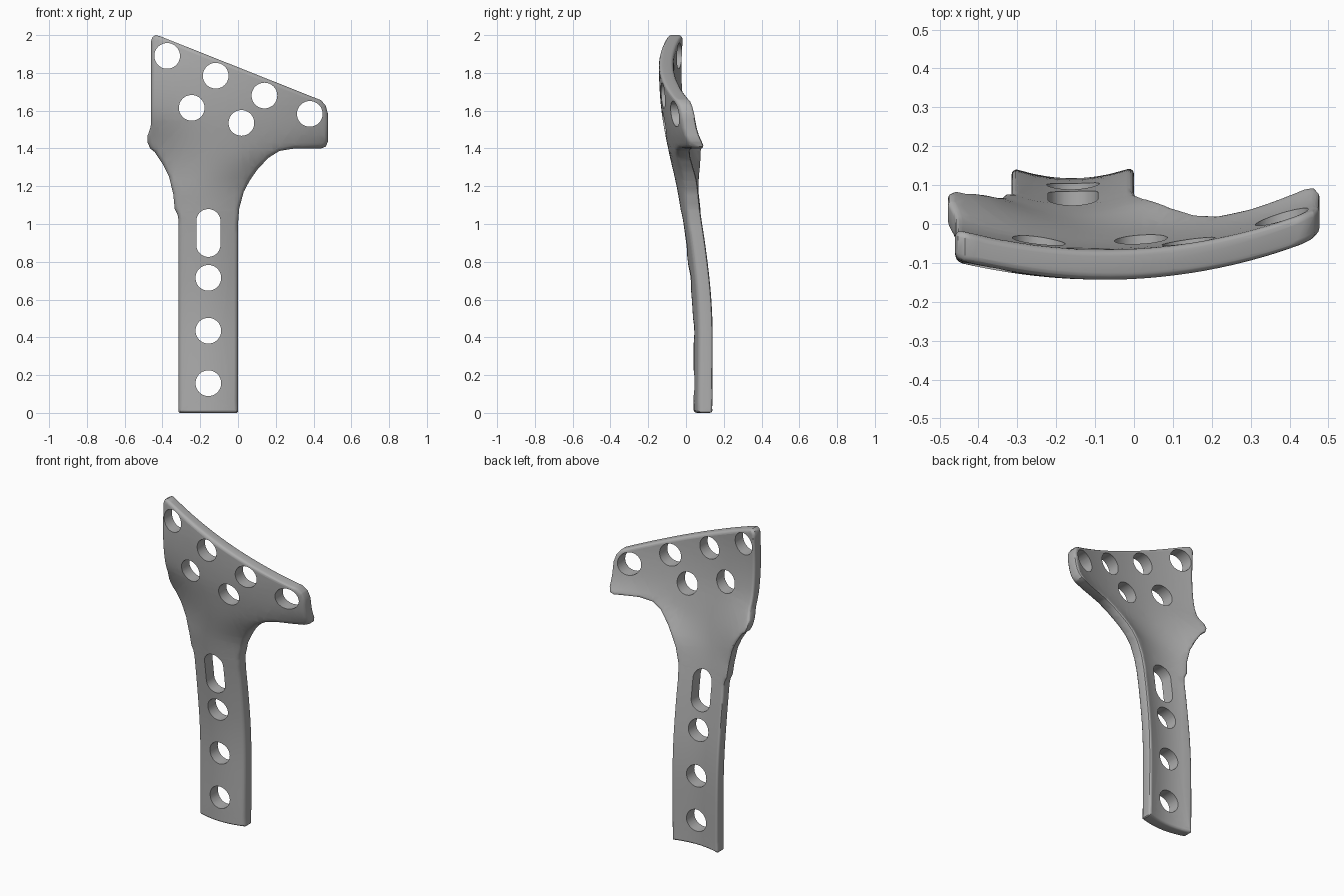
import bpy, bmesh, math
from mathutils import Vector

cube = bpy.data.objects.get("Cube")
if cube:
    bpy.data.objects.remove(cube, do_unlink=True)

THICK = 0.077
STEM_X = -0.157

metal = bpy.data.materials.new("satin_grey")
metal.use_nodes = True
GREY = (0.42, 0.42, 0.42, 1)
metal.diffuse_color = GREY
metal.node_tree.nodes["Principled BSDF"].inputs["Base Color"].default_value = GREY


def prism(name, points, y0, y1, bevel=0):
    """Extrude an x-z outline along y, optionally rounding its rim."""
    bm = bmesh.new()
    face = bm.faces.new([bm.verts.new((x, y0, z)) for x, z in points])
    out = bmesh.ops.extrude_face_region(bm, geom=[face])
    for v in out["geom"]:
        if isinstance(v, bmesh.types.BMVert):
            v.co.y = y1
    bmesh.ops.recalc_face_normals(bm, faces=bm.faces)
    if bevel:
        rim = [e for e in bm.edges if abs(e.verts[0].co.y - e.verts[1].co.y) < 1e-5]
        bmesh.ops.bevel(bm, geom=rim, offset=bevel, segments=3, profile=0.5, affect='EDGES')
    mesh = bpy.data.meshes.new(name)
    bm.to_mesh(mesh)
    bm.free()
    obj = bpy.data.objects.new(name, mesh)
    bpy.context.collection.objects.link(obj)
    return obj


def slot(x, z_low, z_high, r, n=24):
    """Outline of a round hole, or of a slot if the two ends differ."""
    pts = []
    for zc, start in ((z_high, 0), (z_low, math.pi)):
        for i in range(n + 1):
            a = start + math.pi * i / n
            pts.append((x + r * math.cos(a), zc + r * math.sin(a)))
    if z_low == z_high:
        pts = pts[:n] + pts[n + 1:-1]
    return pts


def smooth_curve(keys):
    """Smooth interpolation through (z, value) keys."""
    def slope(i):
        a, b = keys[max(i - 1, 0)], keys[min(i + 1, len(keys) - 1)]
        return (b[1] - a[1]) / (b[0] - a[0])

    def value(z):
        z = min(max(z, keys[0][0]), keys[-1][0])
        i = next(k for k in range(len(keys) - 1) if z <= keys[k + 1][0])
        (z0, v0), (z1, v1) = keys[i], keys[i + 1]
        h = z1 - z0
        t = (z - z0) / h
        return ((2*t**3 - 3*t**2 + 1) * v0 + (t**3 - 2*t**2 + t) * h * slope(i)
                + (3*t**2 - 2*t**3) * v1 + (t**3 - t**2) * h * slope(i + 1))
    return value


# Outline: stem, flared neck, long wing, sloping top edge, small side lobe
outline = [(-.31, 0), (-.005, 0), (0, .005), (0, 1.0), (.006, 1.08), (.03, 1.17),
           (.062, 1.23), (.1, 1.285), (.16, 1.35), (.22, 1.387), (.3, 1.4),
           (.44, 1.4), (.465, 1.41), (.477, 1.44), (.477, 1.58), (.465, 1.625),
           (.44, 1.655), (-.41, 1.993), (-.435, 2.0), (-.453, 1.99), (-.46, 1.97),
           (-.46, 1.53), (-.465, 1.505), (-.478, 1.47), (-.478, 1.43), (-.465, 1.4),
           (-.44, 1.38), (-.4, 1.32), (-.365, 1.25), (-.343, 1.16), (-.335, 1.08),
           (-.32, 1.05), (-.315, 1.02), (-.315, .005)]
plate = prism("bone_plate", outline, 0, THICK, bevel=0.018)

# Screw holes and the slot
holes = [(-.375, 1.89), (-.118, 1.785), (.14, 1.68), (.38, 1.583), (-.245, 1.615),
         (.018, 1.535), (STEM_X, .715), (STEM_X, .435), (STEM_X, .157)]
cutters = [prism("hole_cutter", slot(x, z, z, 0.068), -0.2, 0.3) for x, z in holes]
cutters.append(prism("slot_cutter", slot(STEM_X, .89, 1.015, 0.064), -0.2, 0.3))
for c in cutters:
    c.hide_render = True
    mod = plate.modifiers.new("cut", 'BOOLEAN')
    mod.operation = 'DIFFERENCE'
    mod.solver = 'EXACT'
    mod.object = c

bpy.context.view_layer.update()
evaluated = plate.evaluated_get(bpy.context.evaluated_depsgraph_get())
bm = bmesh.new()
bm.from_mesh(evaluated.to_mesh())
plate.modifiers.clear()
for c in cutters:
    bpy.data.objects.remove(c, do_unlink=True)

# Slice the flat plate finely so that it can bend
bmesh.ops.triangulate(bm, faces=bm.faces)
for axis, start, step, count in ((2, 0.03, 0.04, 50), (0, -0.46, 0.04, 24)):
    normal = Vector((axis == 0, 0, axis == 2))
    for i in range(count):
        bmesh.ops.bisect_plane(bm, geom=bm.verts[:] + bm.edges[:] + bm.faces[:],
                               plane_co=normal * (start + step * i), plane_no=normal)

# Bend: front line along z, with a cross curve that differs on each side
front = smooth_curve([(0, .04), (.4, .04), (.6, .031), (.8, .01), (1.0, -.017), (1.2, -.05),
                      (1.4, -.095), (1.6, -.13), (1.8, -.143), (2.0, -.138)])
curve_left = smooth_curve([(0, 1.1), (1.2, 1.1), (1.4, .43), (1.6, .33), (2.0, .33)])
curve_right = smooth_curve([(0, 1.1), (1.2, 1.1), (1.42, .7), (1.6, .35), (2.0, .33)])
centre = smooth_curve([(0, STEM_X), (1.15, STEM_X), (1.4, -.08), (2.0, -.08)])
for v in bm.verts:
    x, y, z = v.co
    u = x - centre(z)
    bend = (curve_left if u > 0 else curve_right)(z)
    v.co.y = y + front(z) + bend * u * u

bmesh.ops.remove_doubles(bm, verts=bm.verts, dist=0.0003)
bmesh.ops.recalc_face_normals(bm, faces=bm.faces)
bm.to_mesh(plate.data)
bm.free()
plate.data.materials.clear()
plate.data.materials.append(metal)

bpy.ops.object.select_all(action='DESELECT')
plate.select_set(True)
bpy.context.view_layer.objects.active = plate
bpy.ops.object.shade_smooth_by_angle(angle=math.radians(40))
